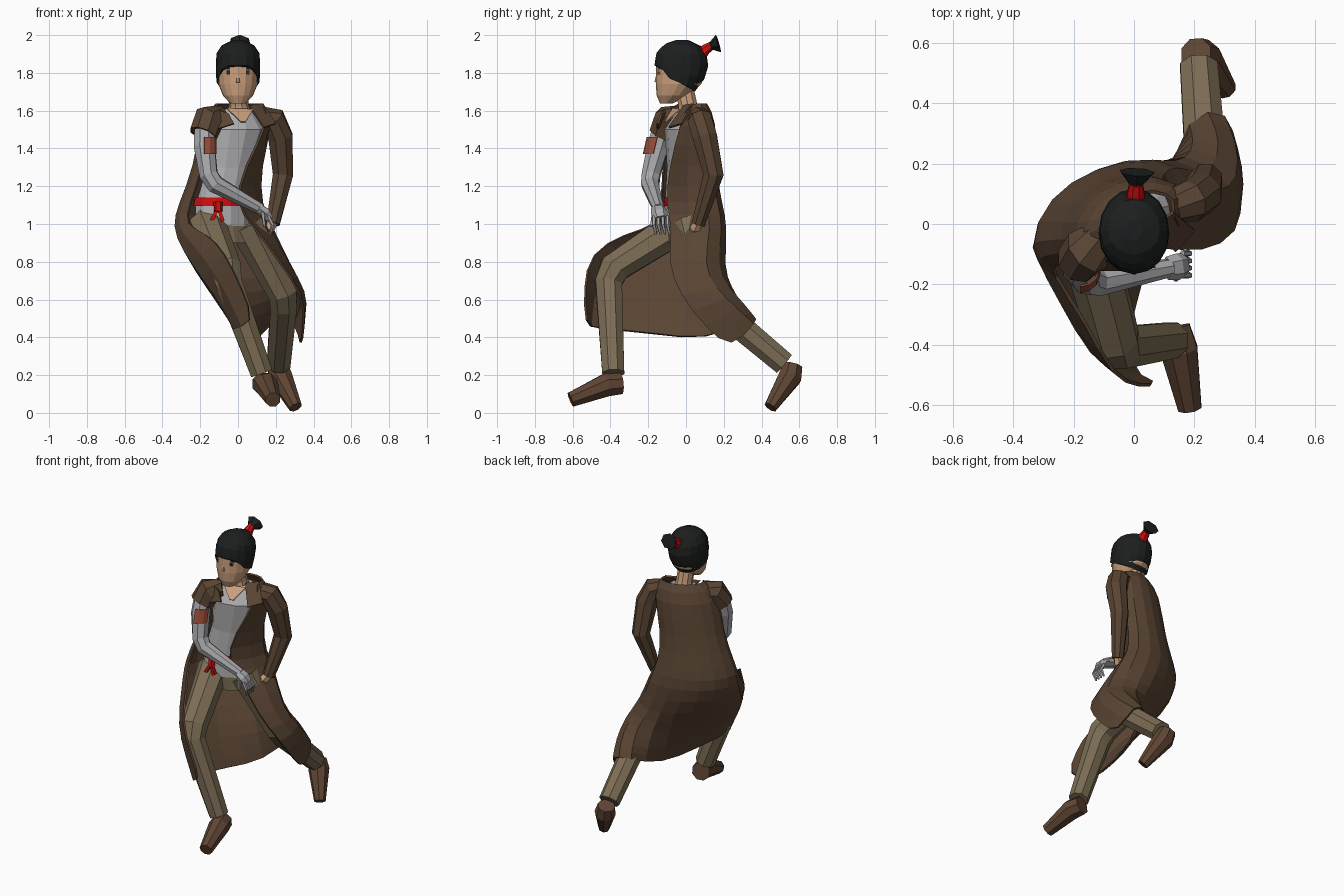
import bpy, bmesh, math
from mathutils import Vector as V


def mat(name, r, g, b):
    m = bpy.data.materials.new(name)
    m.diffuse_color = (r, g, b, 1)
    return m


COAT = mat("coat brown", .1, .058, .033)
TROUSERS = mat("trouser khaki", .205, .155, .09)
BOOT = mat("boot brown", .115, .06, .034)
SKIN = mat("skin", .6, .35, .2)
SHIRT = mat("shirt grey", .43, .43, .44)
METAL = mat("metal grey", .4, .4, .42)
HAIR = mat("hair black", .012, .013, .013)
RED = mat("ribbon red", .62, .004, .004)
PATCH = mat("patch rust", .31, .075, .04)
EYE = mat("eye dark", .02, .02, .022)
YAW = math.radians(22)  # the torso is turned to the figure's left


def make(name, rows, m, closed=True, thick=0, subdiv=0):
    """Skin a grid of points: closed capped rings or an open sheet."""
    bm = bmesh.new()
    g = [[bm.verts.new(p) for p in r] for r in rows]
    n = len(g[0])
    for a, b in zip(g, g[1:]):
        for i in range(n if closed else n - 1):
            j = (i + 1) % n
            bm.faces.new((a[i], a[j], b[j], b[i]))
    if closed:
        bm.faces.new(g[0][::-1])
        bm.faces.new(g[-1])
    bmesh.ops.recalc_face_normals(bm, faces=bm.faces)
    me = bpy.data.meshes.new(name)
    bm.to_mesh(me)
    bm.free()
    me.materials.append(m)
    ob = bpy.data.objects.new(name, me)
    bpy.context.collection.objects.link(ob)
    if subdiv:
        s = ob.modifiers.new("Smooth", 'SUBSURF')
        s.levels = s.render_levels = subdiv
    if thick:
        s = ob.modifiers.new("Thickness", 'SOLIDIFY')
        s.thickness, s.offset = thick, 0
    return ob


def tube(name, pts, m, n=8, ref=(1, 0, 0), flat=1):
    """Limb through points (x, y, z, radius); flat scales its second width."""
    ps = [V(p[:3]) for p in pts]
    rows = []
    for i, p in enumerate(ps):
        d = V()
        if i:
            d += (p - ps[i - 1]).normalized()
        if i < len(ps) - 1:
            d += (ps[i + 1] - p).normalized()
        d.normalize()
        u = d.cross(V(ref)).normalized()
        v = u.cross(d) * flat
        ang = [2 * math.pi * (k + .5) / n for k in range(n)]
        rows.append([p + pts[i][3] * (u * math.cos(t) + v * math.sin(t)) for t in ang])
    return make(name, rows, m)


def arc(level, angles):
    """Points of a turned horizontal ellipse (x, y, z, across, deep)."""
    x, y, z, a, b = level
    out = []
    for t in angles:
        p, q = a * math.cos(t), b * math.sin(t)
        out.append((x + p * math.cos(YAW) - q * math.sin(YAW), y + p * math.sin(YAW) + q * math.cos(YAW), z))
    return out


def rings(name, levels, m, n=12):
    return make(name, [arc(lv, [2 * math.pi * k / n for k in range(n)]) for lv in levels], m)


# torso, belt and pelvis
rings("shirt", [(-.08, .01, .99, .16, .118), (-.08, .01, 1.1, .155, .115), (-.035, .01, 1.3, .14, .105),
                (0, .01, 1.5, .165, .115), (.005, .02, 1.61, .08, .055)], SHIRT)
rings("belt", [(-.085, .01, 1.095, .162, .122), (-.08, .01, 1.14, .157, .118)], RED)
rings("pelvis", [(-.075, .01, 1.03, .155, .11), (-.05, .01, .9, .13, .1)], TROUSERS)
tube("belt_knot", [(-.105, -.127, 1.115, .024), (-.105, -.135, 1.065, .022)], RED, 6)
for x in (-.14, -.08):
    tube("belt_tail", [(-.105, -.14, 1.09, .012), (x, -.14, 1.015, .018)], RED, 4, flat=.8)

# legs and boots
tube("front_leg", [(-.165, -.02, 1, .1), (-.065, -.38, .765, .086), (-.05, -.41, .69, .077),
                   (.125, -.385, .21, .063)], TROUSERS)
tube("back_leg", [(.04, .02, 1, .1), (.235, .1, .64, .083), (.242, .15, .57, .076), (.215, .52, .26, .067)], TROUSERS)
tube("front_boot", [(.13, -.345, .155, .06), (.15, -.42, .148, .066), (.185, -.61, .07, .042)], BOOT)
tube("back_boot", [(.205, .565, .25, .055), (.225, .55, .19, .066), (.305, .447, .03, .036)], BOOT)

# long open coat: bodice from ellipse arcs, skirt draped over both legs
bodice = []
for lv, edge in (((.01, .03, 1.635, .145, .07), -50), ((0, .02, 1.55, .235, .135), -52), ((-.045, .02, 1.3, .215, .13), -82),
                 ((-.08, .03, 1.1, .275, .15), -88), ((-.07, .04, .99, .325, .165), -72)):
    bodice.append(arc(lv, [math.radians(a) for a in (215, 180, 125, 90, 55, 0, edge)]))
skirt = [
    [(-.16, -.32, .95), (-.345, -.18, .86), (-.22, .08, .8), (-.03, .18, .8), (.14, .22, .75), (.32, .1, .78), (.22, -.1, .8)],
    [(-.07, -.51, .85), (-.22, -.39, .69), (-.12, -.05, .64), (.05, .12, .61), (.19, .28, .68), (.385, .17, .66), (.35, -.03, .62)],
    [(.02, -.54, .66), (-.12, -.46, .56), (-.03, -.12, .5), (.09, .11, .48), (.18, .35, .57), (.37, .29, .57), (.35, .1, .46)],
    [(.1, -.53, .46), (-.06, -.49, .45), (.03, -.15, .42), (.12, .1, .38), (.17, .37, .5), (.32, .38, .5), (.33, .24, .32)]]
make("coat", bodice + skirt, COAT, False, .012, 1)
make("right_lapel", [[(-.14, -.09, 1.61), (-.05, -.13, 1.585)], [(-.15, -.15, 1.49), (-.02, -.15, 1.53)]], COAT, False, .012)
make("left_lapel", [[(.06, -.01, 1.625), (.13, .04, 1.635)], [(.135, -.09, 1.51), (.2, -.02, 1.53)]], COAT, False, .012)

# left arm with full sleeve
tube("left_sleeve", [(.12, .06, 1.57, .055), (.19, .075, 1.55, .07), (.225, .1, 1.46, .07), (.238, .145, 1.26, .058),
                     (.185, .065, 1, .038)], COAT)
tube("left_hand", [(.19, .07, 1.02, .027), (.165, .05, .98, .032), (.13, .035, .945, .017)], SKIN, 6)

# right arm: torn short sleeve over a metal arm and hand
tube("right_sleeve", [(-.09, -.04, 1.565, .065), (-.155, -.09, 1.55, .085), (-.185, -.125, 1.475, .076)], COAT)
tube("metal_arm", [(-.178, -.12, 1.52, .056), (-.178, -.15, 1.41, .06), (-.155, -.185, 1.26, .052),
                   (-.12, -.19, 1.21, .05), (.12, -.145, 1.08, .031)], METAL, 8, (0, 1, .2))
tube("metal_palm", [(.11, -.147, 1.085, .026), (.145, -.142, 1.06, .03), (.165, -.135, 1.03, .025)], METAL, 6, (0, 1, 0), 1.5)
for i in range(4):
    y = -.17 + i * .024
    tube("finger", [(.16, y, 1.04, .011), (.183, y, .995, .011), (.17, y + .012, .945, .006)], METAL, 5, (0, 1, 0))
tube("thumb", [(.13, -.17, 1.07, .012), (.14, -.185, .985, .007)], METAL, 5)
turn = [math.radians(-92 + 28 * i) for i in range(4)]
make("arm_patch", [[(-.177 + .062 * math.cos(a), y + .062 * math.sin(a), z) for a in turn]
                   for y, z in ((-.143, 1.46), (-.164, 1.37))], PATCH, False, .006)

# neck and open collar
tube("neck", [(.008, .02, 1.55, .065), (.004, .01, 1.63, .052), (0, -.01, 1.72, .052)], SKIN, 10)
make("chest_skin", [[(-.06, -.07, 1.612), (.08, -.03, 1.607)], [(.015, -.112, 1.54), (.04, -.106, 1.54)]], SKIN, False, .006)

# head: profile of (z, across, deep, centre y)
HEAD = [(1.637, .04, .032, -.105), (1.68, .08, .085, -.07), (1.74, .104, .12, -.04), (1.83, .11, .134, -.025),
        (1.9, .104, .124, -.025), (1.945, .072, .087, -.022), (1.965, .02, .025, -.02)]
around = [2 * math.pi * k / 16 for k in range(16)]
make("head", [[(a * math.cos(t), y + b * math.sin(t), z) for t in around] for z, a, b, y in HEAD], SKIN)


def head_at(z):
    for p, q in zip(HEAD, HEAD[1:]):
        if z <= q[0]:
            return V(p[1:]).lerp(V(q[1:]), (z - p[0]) / (q[0] - p[0]))
    return V(HEAD[-1][1:])


# hair cap with a high fringe, lower sides and nape
hair = []
for t in (0, .25, .5, .7, .88, 1):
    row = []
    for a in around:
        s = math.sin(a)
        low = 1.84 if s < -.8 else 1.82 if s < -.6 else 1.75 - .05 * s
        z = low + (1.965 - low) * t
        w, d, y = head_at(z)
        row.append(((w + .009) * math.cos(a), y + (d + .009) * s, z + .008 * t))
    hair.append(row)
make("hair", hair, HAIR)
tube("hair_ribbon", [(.005, .07, 1.89, .038), (.006, .105, 1.925, .03), (.007, .135, 1.945, .023)], RED)
tube("hair_tail", [(.007, .13, 1.942, .02), (.01, .172, 1.954, .05)], HAIR, 7, (1, 0, 0), 1.2)

# face details
for x in (-.05, .05):
    tube("eye", [(x, -.138, 1.803, .014), (x, -.146, 1.803, .014)], SHIRT, 6)
    tube("pupil", [(x, -.143, 1.803, .013), (x, -.149, 1.803, .013)], EYE, 4)
    tube("eyebrow", [(x - .022, -.143, 1.824, .005), (x + .022, -.143, 1.824, .005)], EYE, 4, (0, 1, 0))
tube("nose", [(0, -.15, 1.8, .006), (0, -.158, 1.75, .012)], SKIN, 5)
